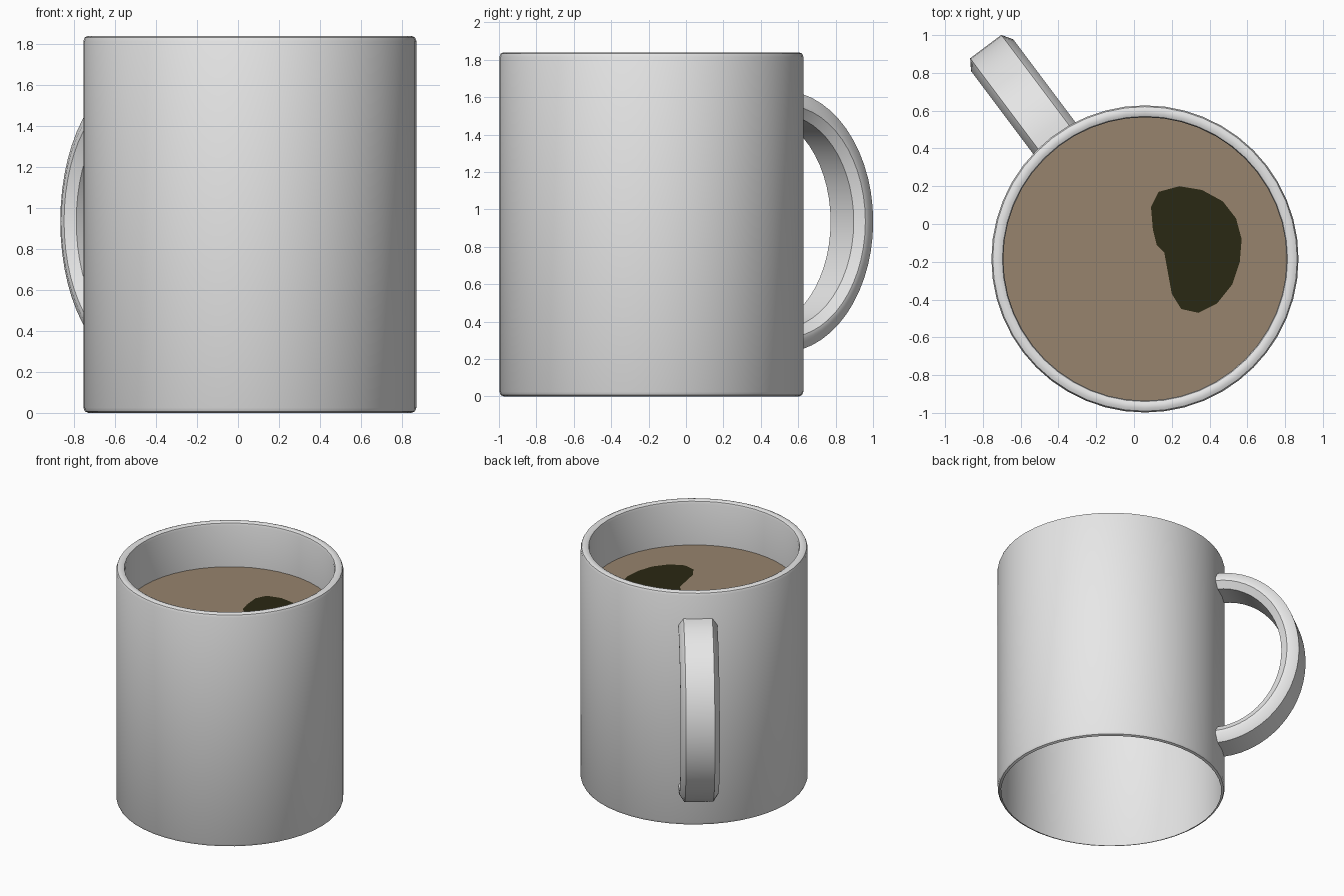
import bpy, bmesh
from math import sin, cos, pi, atan2
from mathutils import Vector, Matrix

cube = bpy.data.objects.get("Cube")
if cube:
    bpy.data.objects.remove(cube, do_unlink=True)

AXIS = Vector((0.058, -0.185, 0))   # centre line of the mug
LIQUID_Z = 1.49
SIDES = 48


def material(name, rgb):
    m = bpy.data.materials.new(name)
    m.use_nodes = True
    m.diffuse_color = (*rgb, 1)
    m.node_tree.nodes["Principled BSDF"].inputs["Base Color"].default_value = (*rgb, 1)
    return m


def finish(name, bm, mat, smooth=None):
    bmesh.ops.recalc_face_normals(bm, faces=bm.faces)
    mesh = bpy.data.meshes.new(name)
    bm.to_mesh(mesh)
    bm.free()
    mesh.materials.append(mat)
    ob = bpy.data.objects.new(name, mesh)
    bpy.context.collection.objects.link(ob)
    if smooth:
        bpy.ops.object.select_all(action='DESELECT')
        ob.select_set(True)
        bpy.context.view_layer.objects.active = ob
        bpy.ops.object.shade_smooth_by_angle(angle=smooth)
    return ob


def loft(bm, rings, closed=True):
    """Skin a list of equally long rings of points."""
    loops = [[bm.verts.new(p) for p in ring] for ring in rings]
    for a, b in zip(loops, loops[1:]):
        n = len(a)
        for i in range(n if closed else n - 1):
            j = (i + 1) % n
            bm.faces.new((a[i], a[j], b[j], b[i]))


def circle(r, z):
    return [AXIS + Vector((r * cos(2 * pi * i / SIDES), r * sin(2 * pi * i / SIDES), z))
            for i in range(SIDES)]


ceramic = material("white ceramic", (0.8, 0.8, 0.8))
coffee = material("milky coffee", (0.31, 0.23, 0.155))
dark = material("dark coffee", (0.023, 0.021, 0.0065))

# Mug wall: open foot, rounded rim, inner wall down to the liquid
profile = [(0.788, 0), (0.805, 0.007), (0.813, 0.025), (0.813, 1.815), (0.806, 1.833),
           (0.79, 1.84), (0.77, 1.84), (0.755, 1.833), (0.75, 1.815), (0.75, LIQUID_Z)]
bm = bmesh.new()
loft(bm, [circle(r, z) for r, z in profile])
finish("mug_wall", bm, ceramic, 0.6)

# Liquid surface
bm = bmesh.new()
bm.faces.new([bm.verts.new(p) for p in circle(0.75, LIQUID_Z)])
finish("liquid", bm, coffee)

# Dark kidney-shaped patch on the liquid, a thin plate
outline = [(0.09, 0.09), (0.13, 0.17), (0.24, 0.2), (0.36, 0.18), (0.47, 0.12), (0.54, 0.03),
           (0.57, -0.08), (0.56, -0.2), (0.52, -0.32), (0.44, -0.42), (0.34, -0.47),
           (0.25, -0.45), (0.2, -0.37), (0.18, -0.26), (0.16, -0.15), (0.12, -0.11), (0.1, -0.03)]
bm = bmesh.new()
bm.faces.new([bm.verts.new((x, y, LIQUID_Z + 0.004)) for x, y in outline])
bmesh.ops.triangulate(bm, faces=bm.faces)
finish("dark_patch", bm, dark)

# Handle: chamfered section swept along a half ellipse, pointing back and to the right
section = [(-0.103, 0), (0.103, 0), (0.14, -0.057), (0.14, -0.08),
           (0.103, -0.13), (-0.103, -0.13), (-0.14, -0.08), (-0.14, -0.057)]
turn = Matrix.Translation(AXIS) @ Matrix.Rotation(atan2(0.8, -0.6), 4, 'Z')
STEPS = 28
rings = []
for k in range(STEPS + 1):
    a = pi * (k / STEPS - 0.5)
    rings.append([turn @ Vector((0.795 + (0.61 + d) * cos(a), w, 0.935 + (0.7 + d) * sin(a)))
                  for w, d in section])
bm = bmesh.new()
loft(bm, rings)
finish("handle", bm, ceramic, 0.6)
